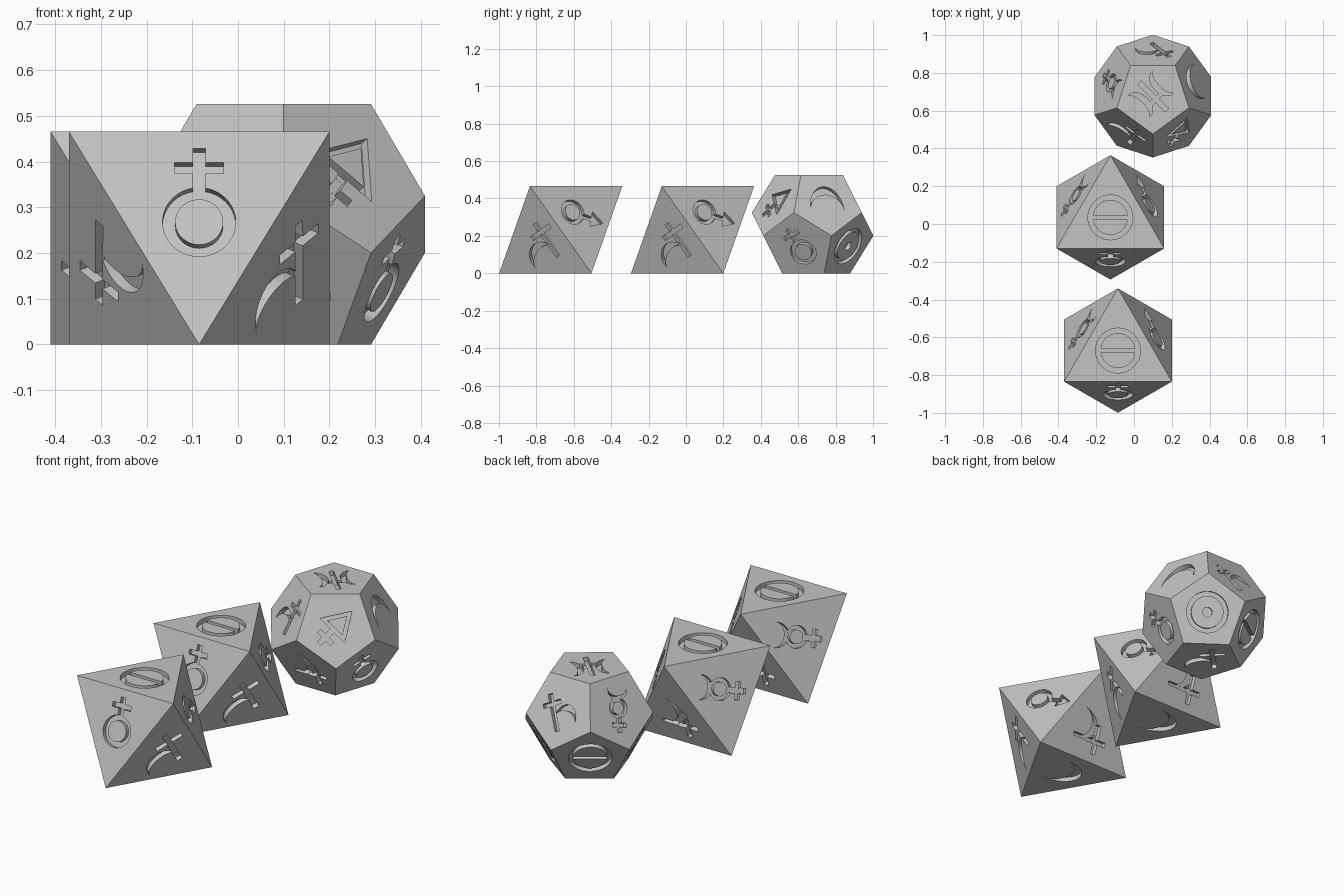
import bpy, bmesh, math
from mathutils import Vector

cube = bpy.data.objects.get("Cube")
if cube:
    bpy.data.objects.remove(cube, do_unlink=True)

grey = bpy.data.materials.new("stone_grey")
grey.use_nodes = True
colour = (0.55, 0.55, 0.55, 1)
grey.diffuse_color = colour
grey.node_tree.nodes["Principled BSDF"].inputs["Base Color"].default_value = colour


# Flat strokes: each is (one side, other side, closed) in glyph units
def ring(y, outer, inner, n=40):
    turn = [(math.cos(math.tau * i / n), math.sin(math.tau * i / n)) for i in range(n)]
    return [(c * outer, y + s * outer) for c, s in turn], [(c * inner, y + s * inner) for c, s in turn], True


def dot(radius, n=12):
    angles = [math.pi * (i + 0.5) / n for i in range(n)]
    return ([(radius * math.cos(a), radius * math.sin(a)) for a in angles],
            [(radius * math.cos(a), -radius * math.sin(a)) for a in angles], False)


def box(x0, x1, y0, y1):
    return [(x0, y1), (x1, y1)], [(x0, y0), (x1, y0)], False


def crescent(p, q, outer, inner, n=20):
    p, q = Vector(p), Vector(q)
    mid, half = (p + q) / 2, (q - p) / 2
    side = Vector((-half.y, half.x)).normalized()
    tip = math.copysign(0.03, outer)

    def arc(bulge, extra):
        return [tuple(mid - half * math.cos(math.pi * i / n)
                      + side * (bulge * math.sin(math.pi * i / n) + extra)) for i in range(n + 1)]
    return arc(outer, tip), arc(inner, 0), False


def cross(x, low, high, bar, half):
    return [box(x - 0.11, x + 0.11, low, high), box(x - half, x + half, bar - 0.1, bar + 0.1)]


salt = [ring(0, 0.95, 0.74), box(-0.8, 0.8, -0.09, 0.09)]
sun = [ring(0, 0.95, 0.74), dot(0.22)]
moon = [crescent((-0.85, 0.5), (0.85, 0.5), -1.3, -0.9)]
ring_cross = [ring(-0.36, 0.64, 0.42)] + cross(0, 0.2, 1, 0.64, 0.43)
ring_arrow = [ring(-0.42, 0.55, 0.36), box(-0.1, 0.1, 0.05, 0.65),
              ([(-0.35, 0.5), (-0.02, 1.05)], [(0.35, 0.5), (0.02, 1.05)], False)]
horned_ring = ([ring(0.08, 0.45, 0.28), crescent((-0.5, 1), (0.5, 1), -0.58, -0.4)]
               + cross(0, -1, -0.3, -0.67, 0.36))
hook = cross(0.4, -0.85, 0.85, 0.4, 0.58) + [crescent((-0.9, -0.75), (0.42, -0.4), 0.7, 0.42)]
hook_left = cross(-0.4, -0.85, 0.85, 0.4, 0.45) + [crescent((-0.42, -0.2), (0.5, -0.8), 0.7, 0.45)]
sickle = cross(0.4, -0.95, 0.3, -0.4, 0.5) + [crescent((-0.45, 0.85), (-0.75, -0.4), 0.95, 0.65),
                                              box(-0.75, 0.3, -0.48, -0.32)]
twin_arcs = cross(0, -0.95, 0.9, -0.2, 0.45) + [crescent((-0.85, 0.85), (-0.85, -0.6), 0.55, 0.3),
                                                crescent((0.85, -0.6), (0.85, 0.85), 0.55, 0.3)]
triangle_cross = [([(-0.75, -0.2), (0.75, -0.2), (0, 1)],
                   [(-0.46, -0.04), (0.46, -0.04), (0, 0.7)], True)] + cross(0, -1, -0.15, -0.62, 0.4)


def face_normal(azimuth, nz):
    a, h = math.radians(azimuth), math.sqrt(1 - nz * nz)
    return Vector((h * math.cos(a), h * math.sin(a), nz))


def add_glyph(bm, strokes, origin, normal, hint, size, depth=0.024):
    """Solid strokes that straddle the face plane."""
    hint = Vector(hint)
    up = (hint - normal * hint.dot(normal)).normalized()
    right = up.cross(normal)
    for k, (one, two, closed) in enumerate(strokes):
        sections = []
        for a, b in zip(one, two):
            section = []
            for (x, y), h in ((a, 0.02), (b, 0.02), (b, -depth - 0.0003 * k), (a, -depth - 0.0003 * k)):
                section.append(bm.verts.new(origin + (right * x + up * y) * size + normal * h))
            sections.append(section)
        pairs = list(zip(sections, sections[1:]))
        if closed:
            pairs.append((sections[-1], sections[0]))
        else:
            bm.faces.new(sections[0])
            bm.faces.new(sections[-1])
        for s, t in pairs:
            for i in range(4):
                j = (i + 1) % 4
                bm.faces.new((s[i], s[j], t[j], t[i]))
    bmesh.ops.recalc_face_normals(bm, faces=bm.faces[:])


def make_object(name, bm):
    mesh = bpy.data.meshes.new(name)
    bm.to_mesh(mesh)
    bm.free()
    mesh.materials.append(grey)
    obj = bpy.data.objects.new(name, mesh)
    bpy.context.scene.collection.objects.link(obj)
    return obj


def make_die(name, centre, sides, rings, inradius, size, glyphs):
    """Convex body from rings of corners, engraved on every face."""
    centre = Vector(centre)
    bm = bmesh.new()
    for radius, z, start in rings:
        for i in range(sides):
            a = math.radians(start) + math.tau * i / sides
            bm.verts.new(centre + Vector((radius * math.cos(a), radius * math.sin(a), z)))
    bmesh.ops.convex_hull(bm, input=bm.verts[:])
    bmesh.ops.dissolve_limit(bm, angle_limit=0.02, verts=bm.verts[:], edges=bm.edges[:])
    bmesh.ops.recalc_face_normals(bm, faces=bm.faces[:])
    die = make_object(name, bm)
    cut = bmesh.new()
    for strokes, azimuth, nz, hint in glyphs:
        n = face_normal(azimuth, nz)
        add_glyph(cut, strokes, centre + n * inradius, n, hint, size)
    cutter = make_object(name + "_engraving_cutter", cut)
    cutter.hide_render = True
    mod = die.modifiers.new("engraving", "BOOLEAN")
    mod.operation = "DIFFERENCE"
    mod.solver = "EXACT"
    mod.use_self = True
    mod.object = cutter
    bpy.context.view_layer.objects.active = die
    bpy.ops.object.modifier_apply(modifier=mod.name)
    bpy.data.objects.remove(cutter, do_unlink=True)


# Two eight-sided dice
T = 1 / 3
eight_glyphs = [
    (salt, 0, 1, (0, 1, 0)), (moon, 0, -1, (1, 0, 0)),
    (ring_cross, 270, T, (0, 0, 1)), (ring_arrow, 30, T, (-0.08, 0.19, -0.07)),
    (horned_ring, 150, T, (0.16, 0.25, 0.08)), (hook, 330, -T, (0, -0.58, 0.81)),
    (sickle, 90, -T, (0, 0, 1)), (hook, 210, -T, (0, 0.58, -0.81))]
edge = 0.57
r8, h8 = edge / math.sqrt(3), edge / math.sqrt(6)
for name, x, y in (("front_eight_sided_die", -0.085, -0.67), ("middle_eight_sided_die", -0.125, 0.035)):
    make_die(name, (x, y, h8), 3, [(r8, h8, 90), (r8, -h8, 270)], h8, 0.125, eight_glyphs)

# Twelve-sided die
P = 1 / math.sqrt(5)
phi = (1 + math.sqrt(5)) / 2
edge = 0.236
r12, h12 = edge * 0.85065, edge * 1.11352
mid = h12 - r12
twelve_glyphs = [
    (twin_arcs, 0, 1, (-1, 1, 0)), (hook, 0, -1, (1, 1, 0)),
    (triangle_cross, 306, P, (0.25, 0.45, 0.4)), (moon, 18, P, (0, 0, -1)),
    (hook_left, 90, P, (0.5, 0, 1)), (horned_ring, 162, P, (-0.1, -0.2, 1)),
    (hook, 234, P, (0, 0, 1)), (sickle, 270, -P, (0, 0, 1)),
    (ring_cross, 342, -P, (0.3, -0.5, 0.6)), (sun, 54, -P, (0, 0, 1)),
    (salt, 126, -P, (0, 0, 1)), (ring_arrow, 198, -P, (0, 0, 1))]
make_die("twelve_sided_die", (0.1, 0.677, h12), 5,
         [(r12, h12, 270), (phi * r12, mid, 270), (phi * r12, -mid, 90), (r12, -h12, 90)],
         h12, 0.112, twelve_glyphs)
